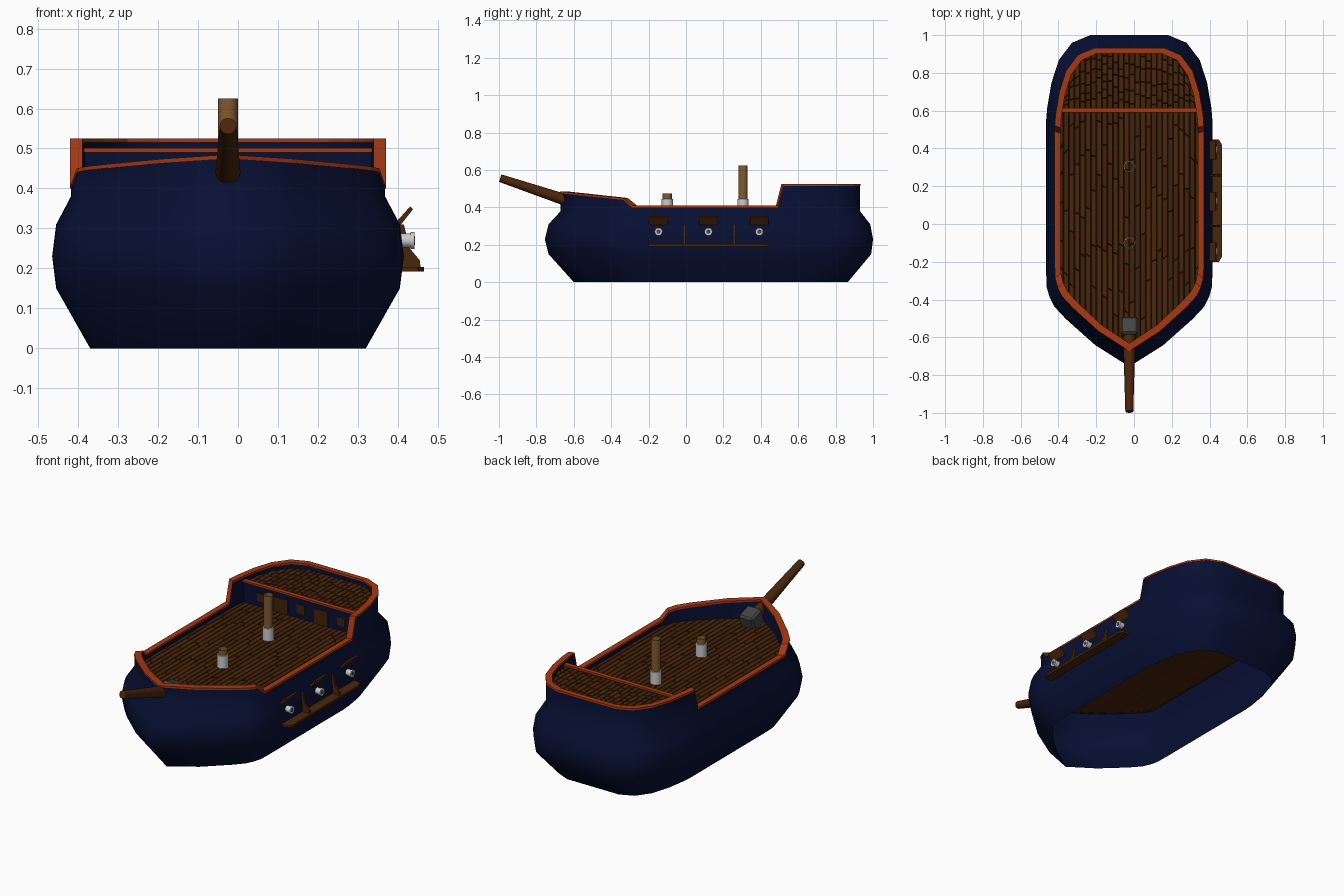
import bpy, bmesh, math, random
from mathutils import Vector

if "Cube" in bpy.data.objects:
    bpy.data.objects.remove(bpy.data.objects["Cube"])

random.seed(4)
CX = -0.025  # hull centre line

def material(name, r, g, b):
    m = bpy.data.materials.new(name)
    m.diffuse_color = (r, g, b, 1)
    m.use_nodes = True
    m.node_tree.nodes["Principled BSDF"].inputs["Base Color"].default_value = m.diffuse_color
    return m

NAVY = material("navy", .0022, .005, .033)
ORANGE = material("orange", .38, .04, .006)
BROWN = material("brown", .068, .019, .003)
DARK = material("dark_brown", .055, .016, .003)
TAN = material("tan", .22, .105, .03)
IRON = material("iron", .06, .06, .06)

def make(name, verts, faces, mats=(), pick=None, angle=None):
    me = bpy.data.meshes.new(name)
    bm = bmesh.new()
    vs = [bm.verts.new(v) for v in verts]
    for i, f in enumerate(faces):
        face = bm.faces.new([vs[k] for k in f])
        if pick:
            face.material_index = pick[i]
    bmesh.ops.recalc_face_normals(bm, faces=bm.faces)
    bm.to_mesh(me)
    bm.free()
    for m in mats:
        me.materials.append(m)
    ob = bpy.data.objects.new(name, me)
    bpy.context.collection.objects.link(ob)
    if angle:
        bpy.ops.object.select_all(action='DESELECT')
        ob.select_set(True)
        bpy.context.view_layer.objects.active = ob
        bpy.ops.object.shade_smooth_by_angle(angle=math.radians(angle))
    return ob

def box_faces(k=0):
    return [[k + i for i in f] for f in ((0, 1, 2, 3), (7, 6, 5, 4), (0, 4, 5, 1),
                                         (1, 5, 6, 2), (2, 6, 7, 3), (3, 7, 4, 0))]

def prism(name, profile, y0, y1, mat):
    """Extrude an x-z profile along y."""
    n = len(profile)
    v = [(x, y, z) for y in (y0, y1) for x, z in profile]
    f = [list(range(n)), list(range(n, 2 * n))]
    f += [[i, (i + 1) % n, n + (i + 1) % n, n + i] for i in range(n)]
    return make(name, v, f, [mat])

def box(name, x0, x1, y0, y1, z0, z1, mat):
    return prism(name, [(x0, z0), (x1, z0), (x1, z1), (x0, z1)], y0, y1, mat)

def rod(name, a, b, r0, r1, mat=None, sides=16, caps=True):
    a, b = Vector(a), Vector(b)
    q = (b - a).to_track_quat('Z', 'Y')
    v = []
    for p, r in ((a, r0), (b, r1)):
        for i in range(sides):
            t = 2 * math.pi * i / sides
            v.append(p + q @ Vector((r * math.cos(t), r * math.sin(t), 0)))
    f = [list(range(sides)), list(range(sides, 2 * sides))] if caps else []
    f += [[i, (i + 1) % sides, sides + (i + 1) % sides, sides + i] for i in range(sides)]
    return make(name, v, f, [mat] if mat else [], angle=40)

def interp(pts, t):
    if t <= pts[0][0]:
        return pts[0][1]
    for (a, u), (b, v) in zip(pts, pts[1:]):
        if t <= b:
            return u + (v - u) * (t - a) / (b - a)
    return pts[-1][1]

# half outline of the upper hull, stern to bow
HALF = [(.184, .93), (.271, .893), (.333, .81), (.368, .70), (.388, .58), (.393, .52),
        (.393, .49), (.393, -.22), (.391, -.285), (.377, -.335), (.355, -.38),
        (.30, -.44), (.16, -.567), (0, -.67)]
OUT = HALF + [(-x, y) for x, y in HALF[-2::-1]]
RIM = [(-.67, .485), (-.335, .45), (-.285, .41), (.49, .41), (.52, .525), (1, .525)]

def ring(hw, y0, y1, z=None, dz=0):
    """Outline fitted to a half width and y range, at height z or along the rim."""
    return [(CX + x / .393 * hw, y0 + (y + .67) / 1.6 * (y1 - y0),
             interp(RIM, y) + dz if z is None else z) for x, y in OUT]

def loft(name, rings, mat, closed=False, angle=None):
    n, m = len(OUT), len(rings)
    v = [p for r in rings for p in r]
    f = [[a * n + i, a * n + (i + 1) % n, (a + 1) % m * n + (i + 1) % n, (a + 1) % m * n + i]
         for a in range(m if closed else m - 1) for i in range(n)]
    return make(name, v, f, [mat], angle=angle)

# open-bottomed hull with bulwark folded inwards
loft("hull", [ring(.345, -.60, .865, 0), ring(.43, -.735, .99, .15), ring(.44, -.755, 1.0, .23),
              ring(.43, -.735, .985, .31), ring(.393, -.67, .93, .38),
              ring(.393, -.67, .93, dz=-.004), ring(.368, -.637, .907, dz=-.004),
              ring(.368, -.637, .907, .36)], NAVY, angle=75)

# rail capping the bulwark
loft("rail", [ring(.395, -.673, .932, dz=-.01), ring(.395, -.673, .932),
              ring(.364, -.632, .903), ring(.364, -.632, .903, dz=-.01)], ORANGE, closed=True)

# planked decks: planks narrow towards the top to leave grooves
STERN = [(0, .93)] + HALF[:6]
BOW = [(x, y) for x, y in HALF[:6:-1]]

def deck(name, top, front=None, strips=26, hw=.378):
    v, f, pick = [], [], []
    w = 2 * hw / strips
    for s in range(strips):
        xs = (-hw + s * w, -hw + (s + 1) * w)
        lo = [front if front is not None else interp(BOW, abs(x)) + .018 for x in xs]
        hi = [interp(STERN, abs(x)) - .014 for x in xs]
        cuts, t = [0], random.uniform(.05, .3)
        while t < .93:
            cuts.append(t)
            t += random.uniform(.12, .3)
        cuts.append(1)
        for a, b in zip(cuts, cuts[1:]):
            k = len(v)
            for z, g in ((top - .014, 0), (top, .0025)):
                for j, t, e in ((0, a, g), (1, a, g), (1, b, -g), (0, b, -g)):
                    v.append((CX + xs[j] + (g if j == 0 else -g), lo[j] + (hi[j] - lo[j]) * t + e, z))
            f += box_faces(k)
            pick += [random.randint(0, 1)] * 6
    make(name, v, f, [BROWN, DARK], pick)

deck("main_deck", .375)
deck("stern_deck", .49, front=.612)

# cabin front with beam, doors and windows
box("cabin_wall", CX - .378, CX + .378, .60, .615, .36, .492, NAVY)
box("cabin_beam", CX - .368, CX + .368, .59, .615, .49, .501, ORANGE)
for x, w, z0, z1 in ((0, .025, .405, .455), (.125, .042, .376, .458), (.25, .022, .405, .45)):
    for s in ((1, -1) if x else (1,)):
        box("cabin_opening", CX + s * x - w, CX + s * x + w, .595, .602, z0, z1, DARK)

# hollow masts in their collars
for y, top in ((.305, .625), (-.10, .475)):
    rod("mast_collar", (CX, y, .37), (CX, y, .445), .03, .03, caps=False)
    rod("collar_lip", (CX, y, .445), (CX, y, .446), .03, .025, caps=False)
    rod("mast", (CX, y, .376), (CX, y, top), .025, .025, TAN, caps=False)

# bowsprit and the socket that holds it
rod("bowsprit", (CX, -.55, .408), (CX, -.993, .556), .034, .021, BROWN)
ob = box("bowsprit_socket", -.045, .045, -.05, .045, -.045, .045, IRON)
ob.location = (CX, -.545, .41)
ob.rotation_euler.x = math.radians(-18)
bv = ob.modifiers.new("bevel", 'BEVEL')
bv.width = .01
bv.segments = 1

# gun ports on the right side
for y in (-.147, .12, .392):
    rod("cannon", (.37, y, .27), (.44, y, .27), .017, .018)
    rod("cannon_muzzle", (.432, y, .27), (.442, y, .27), .021, .021)
    rod("cannon_bore", (.435, y, .27), (.4425, y, .27), .011, .011, IRON)
    prism("port_lid", [(.395, .315), (.405, .306), (.438, .348), (.431, .355)],
          y - .05, y + .05, BROWN)

# outside ledge with tapered ends, and its brackets
make("gun_ledge", [(x, y, z) for z in (.192, .204) for x, y in
                   ((.39, -.2), (.45, -.2), (.465, -.175), (.465, .42), (.45, .447), (.39, .447))],
     [list(range(6)), list(range(6, 12))] + [[i, (i + 1) % 6, 6 + (i + 1) % 6, 6 + i] for i in range(6)],
     [BROWN])
for y in (-.01, .258):
    prism("ledge_bracket", [(.39, .31), (.415, .31), (.43, .25), (.455, .22), (.457, .20), (.39, .20)],
          y - .006, y + .006, BROWN)
